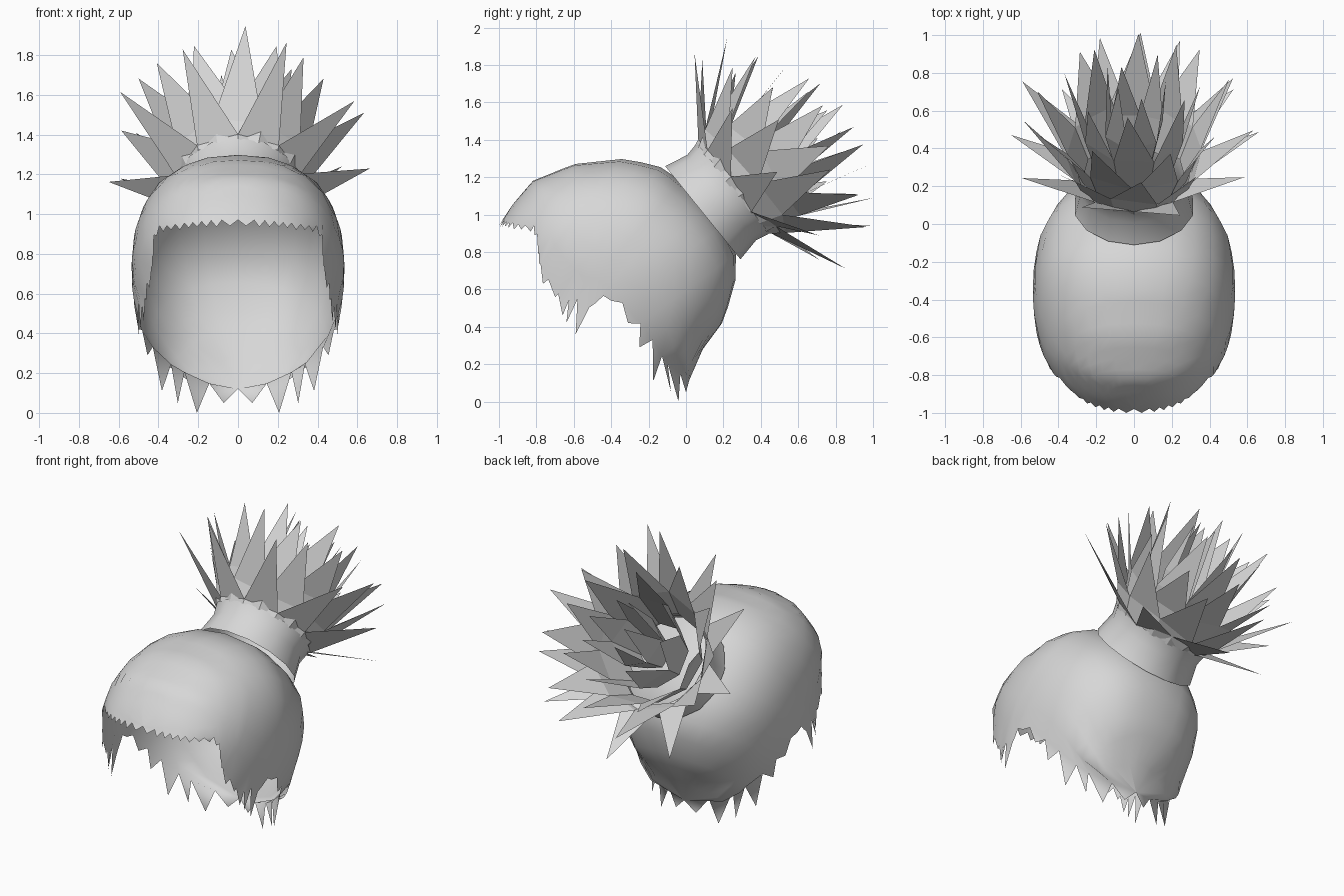
import bpy, bmesh, math, random
from mathutils import Vector

if "Cube" in bpy.data.objects:
    bpy.data.objects.remove(bpy.data.objects["Cube"])

random.seed(11)
grey = bpy.data.materials.new("hair grey")
grey.diffuse_color = (0.68, 0.68, 0.68, 1)
grey.use_nodes = True
grey.node_tree.nodes["Principled BSDF"].inputs["Base Color"].default_value = grey.diffuse_color


def add_object(name, verts, faces, smooth=None):
    mesh = bpy.data.meshes.new(name)
    mesh.from_pydata(verts, [], faces)
    mesh.materials.append(grey)
    ob = bpy.data.objects.new(name, mesh)
    bpy.context.collection.objects.link(ob)
    if smooth:
        bpy.ops.object.select_all(action='DESELECT')
        ob.select_set(True)
        bpy.context.view_layer.objects.active = ob
        bpy.ops.object.shade_smooth_by_angle(angle=math.radians(smooth))
    return ob


# Cap: centre-line profile (y, z) from fringe over the crown to the nape
PROFILE = [(-.98, .975), (-.93, 1.05), (-.82, 1.18), (-.6, 1.27), (-.32, 1.3), (-.12, 1.25),
           (.09, 1.08), (.24, .88), (.28, .74), (.26, .62), (.2, .43), (.06, .24), (.02, .12)]
# Closes the profile under the head, so the sides keep curving in
UNDER = [(-.08, .16), (-.36, .12), (-.78, .22), (-.97, .6)]
# Notches of the hairline: (sideways angle, angle in the side plane)
NOTCHES = [(0, 158), (6, 158), (11, 158), (16, 158), (21, 158), (26, 157.5), (32, 157),
           (38, 156), (44, 154), (49, 158), (50, 170), (51, 178), (56, 190), (58, 204),
           (62, 214), (67, 218), (69, 234), (77, 242), (75, 276), (62, 291), (50, 295),
           (35, 296), (26, 297), (12, 300), (0, 302.3)]
# Tip (y, z) of the strand hanging between each two notches
TIPS = [(-1, .94), (-.995, .935), (-.985, .935), (-.97, .935), (-.95, .93), (-.92, .92),
        (-.88, .92), (-.83, .91), (-.81, .89), (-.79, .79), (-.785, .74), (-.765, .63),
        (-.7, .56), (-.66, .46), (-.64, .42), (-.59, .36), (-.48, .53), (-.4, .54),
        (-.31, .42), (-.25, .29), (-.175, .11), (-.08, .05), (-.04, .0), (.0, .05)]
CENTRE, HALF_WIDTH, POWER = Vector((-.36, .72)), .535, 2.4
ROWS = 9


def along(points, t):
    """Point at fraction t of a polyline's length."""
    pts = [Vector(p) for p in points]
    lens = [(b - a).length for a, b in zip(pts, pts[1:])]
    d = t * sum(lens)
    for a, b, n in zip(pts, pts[1:], lens):
        if d <= n:
            return a.lerp(b, d / n)
        d -= n
    return pts[-1]


def edge_radius(ang):
    """Distance from the cap centre to the closed profile at an angle."""
    loop = PROFILE + UNDER
    d = Vector((math.cos(ang), math.sin(ang)))
    for a, b in zip(loop, loop[1:] + loop[:1]):
        a, b = Vector(a) - CENTRE, Vector(b) - CENTRE
        e = b - a
        den = d.x * e.y - d.y * e.x
        if abs(den) < 1e-9:
            continue
        r = (a.x * e.y - a.y * e.x) / den
        k = (a.x * d.y - a.y * d.x) / den
        if r > 0 and -1e-6 <= k <= 1 + 1e-6:
            return r
    return .6


def half_width(q):
    v = q - CENTRE
    f = min(1, v.length / edge_radius(math.atan2(v.y, v.x)))
    return HALF_WIDTH * (1 - f ** POWER) ** (1 / POWER)


def notch(u, ang):
    u, ang = math.radians(u), math.radians(ang)
    r = edge_radius(ang) * math.cos(u) ** (2 / POWER)
    x = HALF_WIDTH * math.sin(u) ** (2 / POWER)
    return Vector((x, CENTRE.x + r * math.cos(ang), CENTRE.y + r * math.sin(ang)))


line = [notch(*n) for n in NOTCHES]
dist = [0]
for a, b in zip(line, line[1:]):
    dist.append(dist[-1] + (a - b).length)
verts, faces = [], []
for side in (1, -1):
    base = len(verts)
    for v, d in zip(line, dist):
        top, low = along(PROFILE, d / dist[-1]), v.yz
        for j in range(ROWS):
            t = j / (ROWS - 1)
            q = top.lerp(low, t * t * (1.6 - .6 * t))
            x = 0 if j == 0 else v.x if j == ROWS - 1 else half_width(q)
            verts.append((side * x, q.x, q.y))
    for i, tip in enumerate(TIPS):
        for j in range(ROWS - 1):
            a = base + i * ROWS + j
            faces.append((a, a + 1, a + ROWS + 1, a + ROWS)[::side])
        # Hanging strand
        a = base + i * ROWS + ROWS - 1
        faces.append((a, base + len(line) * ROWS + i, a + ROWS)[::side])
    verts += [(side * (line[i].x + line[i + 1].x) / 2, *tip) for i, tip in enumerate(TIPS)]
cap = add_object("hair_cap", verts, faces)
# Weld the two halves along the centre line
bm = bmesh.new()
bm.from_mesh(cap.data)
bmesh.ops.remove_doubles(bm, verts=bm.verts, dist=.0005)
bmesh.ops.recalc_face_normals(bm, faces=bm.faces)
if sum(f.normal.dot(f.calc_center_median() - Vector((0, *CENTRE))) for f in bm.faces) < 0:
    bmesh.ops.reverse_faces(bm, faces=bm.faces)
bm.to_mesh(cap.data)
bm.free()
for p in cap.data.polygons:
    p.use_smooth = True

# Ponytail frame: origin, axis pointing back and up, and its upward normal
ORIGIN = Vector((0, .09, 1.01))
AXIS = Vector((0, .78, .63)).normalized()
UP = Vector((0, -.63, .78)).normalized()


def tail_point(s, r, ang):
    return ORIGIN + AXIS * s + UP * (r * math.cos(ang)) + Vector((r * math.sin(ang), 0, 0))


# Band gathering the tail
N = 14
rings = [(.0, .32), (.13, .293), (.21, .31)]
verts = [tail_point(s, r, math.tau * i / N) for s, r in rings for i in range(N)]
faces = [(k * N + i, k * N + (i + 1) % N, (k + 1) * N + (i + 1) % N, (k + 1) * N + i)
         for k in range(len(rings) - 1) for i in range(N)]
add_object("tail_band", verts, faces, 40)


def crown(name, n, base, valley, tip, turn, lean=0):
    """Cup of pointed locks; base, valley and tip are (along axis, radius)."""
    verts, faces = [], []
    step = math.tau / n
    for i in range(n):
        a = (i + turn) * step
        verts.append(tail_point(*base, a - step / 2))
        verts.append(tail_point(valley[0] + random.uniform(-.03, .03), valley[1], a - step / 2))
        verts.append(tail_point(tip[0] + lean * math.cos(a) + random.uniform(-.05, .05),
                                tip[1] + random.uniform(-.04, .04),
                                a + random.uniform(-.2, .2) * step))
    for i in range(n):
        k, m = 3 * i, 3 * ((i + 1) % n)
        faces += [(k, m, m + 1, k + 1), (k + 1, m + 1, k + 2)]
    add_object(name, verts, faces)


# Nested crowns of spiky locks, outermost first
crown("outer_locks", 9, (.2, .31), (.23, .32), (.43, .7), .5, .07)
crown("second_locks", 9, (.2, .305), (.3, .36), (.64, .62), 0)
crown("third_locks", 9, (.21, .28), (.42, .36), (.72, .54), .5)
crown("fourth_locks", 8, (.25, .2), (.5, .28), (.85, .36), 0)
crown("inner_locks", 6, (.28, .1), (.52, .16), (.9, .18), .3)
